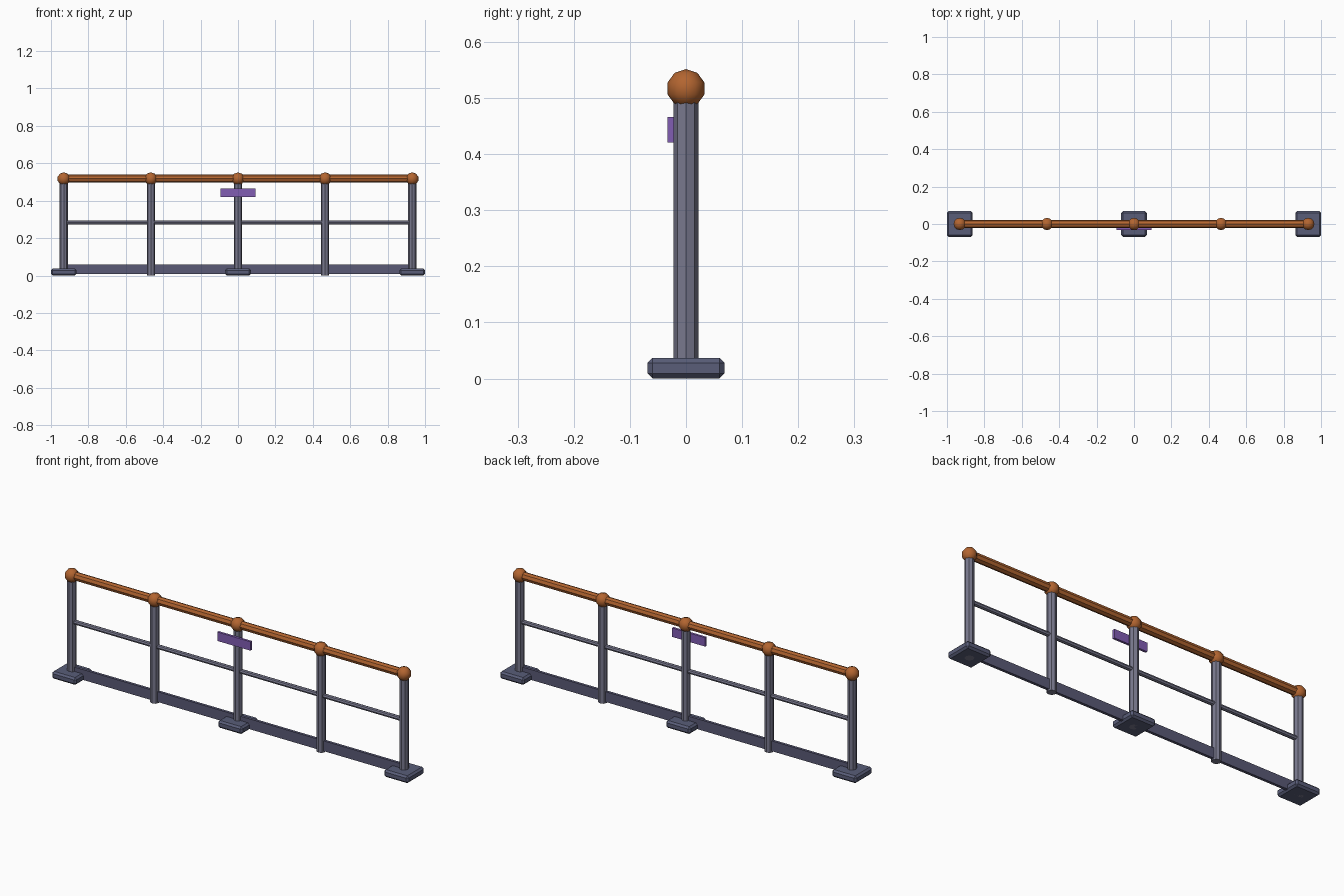
import bpy
from math import radians, pi

if "Cube" in bpy.data.objects:
    bpy.data.objects.remove(bpy.data.objects["Cube"])

HALF = 0.9315            # x of the end posts
RAIL_Z = 0.518


def material(name, rgb):
    m = bpy.data.materials.new(name)
    m.diffuse_color = (*rgb, 1)
    m.use_nodes = True
    m.node_tree.nodes["Principled BSDF"].inputs["Base Color"].default_value = m.diffuse_color
    return m


STEEL = material("steel", (0.19, 0.19, 0.27))
DARK = material("dark_steel", (0.10, 0.11, 0.19))
BOARD = material("board_paint", (0.10, 0.10, 0.18))
ORANGE = material("orange", (0.45, 0.13, 0.03))
PURPLE = material("purple", (0.22, 0.11, 0.45))


def finish(name, mat):
    ob = bpy.context.object
    ob.name = name
    ob.data.materials.append(mat)
    return ob


def box(name, lo, hi, mat, bevel=0):
    bpy.ops.mesh.primitive_cube_add(size=1, location=[(a + b) / 2 for a, b in zip(lo, hi)])
    ob = finish(name, mat)
    ob.scale = [b - a for a, b in zip(lo, hi)]
    bpy.ops.object.transform_apply(location=False, rotation=False, scale=True)
    if bevel:
        mod = ob.modifiers.new("bevel", 'BEVEL')
        mod.width = bevel
        mod.segments = 1
    return ob


def bar(name, radius, length, loc, mat, sides=8, along_x=False):
    bpy.ops.mesh.primitive_cylinder_add(vertices=sides, radius=radius, depth=length,
                                        location=loc,
                                        rotation=(0, pi / 2 if along_x else 0, 0))
    return finish(name, mat)


# Posts with ball caps
for i in range(5):
    x = -HALF + i * HALF / 2
    bar(f"post_{i + 1}", 0.022, RAIL_Z, (x, 0, RAIL_Z / 2), STEEL)
    bpy.ops.mesh.primitive_uv_sphere_add(segments=12, ring_count=5, radius=0.0345,
                                         location=(x, 0, RAIL_Z - 0.001))
    finish(f"ball_cap_{i + 1}", ORANGE)
    bpy.ops.object.shade_smooth_by_angle(angle=radians(45))

# Chamfered feet under the end and middle posts
for i, x in enumerate((-HALF, 0, HALF)):
    box(f"foot_{i + 1}", (x - 0.0685, -0.0685, 0), (x + 0.0685, 0.0685, 0.037), DARK, 0.009)

# Handrail, middle rail and kick board
bar("handrail", 0.021, 2 * HALF, (0, 0, RAIL_Z), ORANGE, along_x=True)
bar("middle_rail", 0.0115, 2 * HALF, (0, 0, 0.284), STEEL, along_x=True)
box("kick_board", (-HALF, -0.007, 0.007), (HALF, 0.007, 0.059), BOARD)

# Plain sign plate on the front of the middle post
box("sign_plate", (-0.093, -0.033, 0.421), (0.093, -0.021, 0.466), PURPLE)
